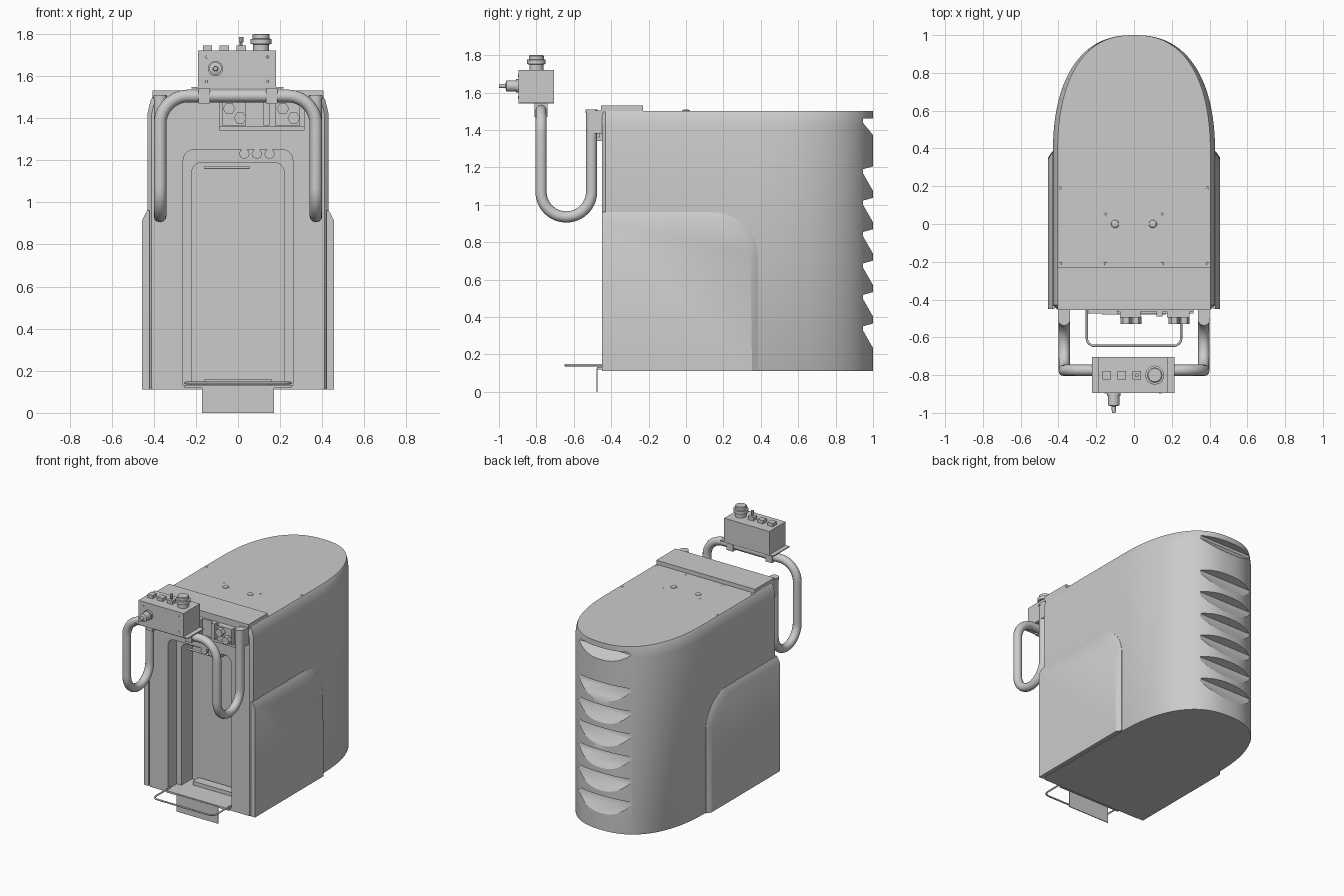
import bpy, bmesh, math
from mathutils import Vector

cube = bpy.data.objects.get("Cube")
if cube:
    bpy.data.objects.remove(cube, do_unlink=True)

grey = bpy.data.materials.new("plain grey")
grey.use_nodes = True
grey.diffuse_color = (0.6, 0.6, 0.6, 1)
grey.node_tree.nodes["Principled BSDF"].inputs["Base Color"].default_value = (0.6, 0.6, 0.6, 1)


def activate(ob):
    bpy.ops.object.select_all(action='DESELECT')
    ob.select_set(True)
    bpy.context.view_layer.objects.active = ob


def finish(name, bm):
    bmesh.ops.recalc_face_normals(bm, faces=bm.faces)
    me = bpy.data.meshes.new(name)
    bm.to_mesh(me)
    bm.free()
    ob = bpy.data.objects.new(name, me)
    bpy.context.collection.objects.link(ob)
    me.materials.append(grey)
    activate(ob)
    bpy.ops.object.shade_smooth_by_angle(angle=math.radians(30))
    return ob


def loft(name, rings):
    """Skin a stack of equal rings and cap both ends."""
    bm = bmesh.new()
    vs = [[bm.verts.new(p) for p in ring] for ring in rings]
    n = len(vs[0])
    for a, b in zip(vs, vs[1:]):
        for i in range(n):
            bm.faces.new((a[i], a[(i + 1) % n], b[(i + 1) % n], b[i]))
    bm.faces.new(vs[0])
    bm.faces.new(vs[-1])
    return finish(name, bm)


def box(name, x0, x1, y0, y1, z0, z1):
    ring = [(x0, y0), (x1, y0), (x1, y1), (x0, y1)]
    return loft(name, [[(x, y, z) for x, y in ring] for z in (z0, z1)])


def turned(name, base, axis, steps, sides=24):
    """Round part: steps are (distance along axis, radius)."""
    rot = Vector((0, 0, 1)).rotation_difference(Vector(axis))
    rings = []
    for h, r in steps:
        ring = [Vector((r * math.cos(a), r * math.sin(a), h))
                for a in (2 * math.pi * i / sides for i in range(sides))]
        rings.append([Vector(base) + rot @ p for p in ring])
    return loft(name, rings)


def fillet(points, r, steps=10, radii=None):
    """Round the inner right-angled corners of a path."""
    pts = [Vector(p) for p in points]
    out = [pts[0]]
    for a, p, b in zip(pts, pts[1:], pts[2:]):
        u, v = (p - a).normalized(), (b - p).normalized()
        c = p - u * r + v * r
        for i in range(steps + 1):
            t = math.pi / 2 * i / steps
            out.append(c + (u * math.sin(t) - v * math.cos(t)) * r)
    return out + [pts[-1]]


def tube(name, path, r):
    cu = bpy.data.curves.new(name, 'CURVE')
    cu.dimensions = '3D'
    cu.bevel_depth, cu.bevel_resolution, cu.use_fill_caps = r, 4, True
    sp = cu.splines.new('POLY')
    sp.points.add(len(path) - 1)
    for q, p in zip(sp.points, path):
        q.co = (*p, 1)
    cu.materials.append(grey)
    ob = bpy.data.objects.new(name, cu)
    bpy.context.collection.objects.link(ob)
    activate(ob)
    bpy.ops.object.convert(target='MESH')
    bpy.ops.object.shade_smooth_by_angle(angle=math.radians(40))


def cut(ob, cutter):
    mod = ob.modifiers.new("cut", 'BOOLEAN')
    mod.operation, mod.solver, mod.object = 'DIFFERENCE', 'EXACT', cutter
    activate(ob)
    bpy.ops.object.modifier_apply(modifier=mod.name)
    bpy.data.objects.remove(cutter, do_unlink=True)


# Main housing: straight sides with a rounded back
def outline(w, z):
    back = []
    for i in range(49):
        t = math.pi * i / 48
        c, s = math.cos(t), math.sin(t)
        back.append((w * math.copysign(abs(c) ** 0.833, c), 0.35 + 0.65 * abs(s) ** 0.833, z))
    return [(-w, -0.43, z), (-w + 0.02, -0.45, z), (w - 0.02, -0.45, z), (w, -0.43, z)] + back


housing = loft("housing", [outline(w, z) for w, z in
                           [(0.425, 0.11), (0.43, 0.12), (0.43, 1.42), (0.415, 1.485), (0.405, 1.5)]])

# Front bay, stepped
for half, top, depth in ((0.26, 1.25, 0.1), (0.22, 1.19, 0.23)):
    arch = fillet([(-half, 0, 0.13), (-half, 0, top), (half, 0, top), (half, 0, 0.13)], 0.05)
    cut(housing, loft("bay_cutter", [[p + Vector((0, y, 0)) for p in arch] for y in (-0.6, -0.45 + depth)]))

# Back vents and the lifting grip under the lid
for top in [1.46] + [1.19 - 0.168 * i for i in range(6)]:
    rise = 0 if top > 1.4 else 0.03
    drop = 0.09 if top > 1.4 else 0.13
    wedge = [(0.945, top), (1.055, top + rise), (1.055, top - 0.03 - drop * 1.4), (0.945, top - 0.02)]
    cut(housing, loft("vent_cutter", [[(x, y, z) for y, z in wedge] for x in (-0.5, 0.5)]))
activate(housing)
bpy.ops.object.shade_smooth_by_angle(angle=math.radians(30))

# Raised side panels with a sloped rim
for side, label in ((1, "left"), (-1, "right")):
    rings = []
    for x, inset in ((0.42, 0), (0.432, 0), (0.455, 0.045)):
        path = fillet([(0, -0.45, 0.112), (0, -0.45, 0.96 - inset), (0, 0.385 - inset, 0.96 - inset),
                       (0, 0.385 - inset * 0.7, 0.112)], 0.24 - inset, 14)
        # keep the front corner square
        path = [path[0]] + [Vector((0, -0.45 if p.y < -0.2 else p.y, 0.96 - inset if p.y < -0.2 else p.z))
                            for p in path[1:]]
        path[1:16] = [path[15]]
        rings.append([p + Vector((side * x, 0, 0)) for p in path])
    loft(label + "_side_panel", rings)

# Lid strip, domes and screws on top
box("lid_strip", -0.405, 0.405, -0.455, -0.23, 1.495, 1.53)
for x in (-0.1, 0.1):
    turned("lid_dome", (x, 0, 1.498), (0, 0, 1), [(0, 0.022), (0.006, 0.02), (0.011, 0.012)])
for x, y in ((0.39, 0.19), (0.15, 0.05), (0.15, -0.21), (0.39, -0.21)):
    for s in (-1, 1):
        turned("lid_screw", (s * x, y, 1.498), (0, 0, 1), [(0, 0.009), (0.004, 0.007)], 10)

# Bay fittings
box("bay_floor", -0.255, 0.255, -0.475, -0.23, 0.118, 0.132)
box("bay_step", -0.16, 0.16, -0.3, -0.23, 0.13, 0.16)
box("toe_plate", -0.17, 0.17, -0.478, -0.472, 0, 0.125)
tube("wire_guard", fillet([(-0.25, -0.44, 0.142), (-0.25, -0.645, 0.142),
                           (0.25, -0.645, 0.142), (0.25, -0.44, 0.142)], 0.04, 6), 0.006)
tube("bay_rod", [(-0.16, -0.36, 1.165), (0.055, -0.36, 1.165)], 0.007)
for x in (0.03, 0.09, 0.15):
    turned("bay_roller", (x, -0.445, 1.23), (0, 1, 0), [(0, 0.025), (0.09, 0.025)], 8)

# Sockets on the upper front
box("socket_plate", -0.09, 0.315, -0.463, -0.44, 1.34, 1.48)
box("socket_shelf", -0.09, 0.315, -0.475, -0.44, 1.34, 1.36)
for x, half in ((-0.02, 0.055), (0.235, 0.06)):
    box("socket_block", x - half, x + half, -0.495, -0.45, 1.365, 1.48)
    for dx, dz in ((-0.022, 0.015), (0.03, -0.03)):
        turned("socket_plug", (x + dx, -0.49, 1.43 + dz), (0, -1, 0), [(0, 0.03), (0.04, 0.03)], 6)
box("socket_side", 0.12, 0.15, -0.49, -0.45, 1.365, 1.48)

# Bent handle with its mounts
loop = [(0.37, -0.505, 1.505), (0.37, -0.505, 0.935), (0.37, -0.775, 0.935), (0.37, -0.775, 1.505)]
mirrored = [(-x, y, z) for x, y, z in reversed(loop)]
tube("handle", fillet(loop + mirrored, 0.134, 14), 0.03)
for s in (-1, 1):
    x = s * 0.37
    turned("handle_cap", (x, -0.505, 1.49), (0, 0, 1), [(0, 0.032), (0.02, 0.032)])
    box("handle_mount", x - 0.03, x + 0.03, -0.5, -0.445, 1.38, 1.505)
    box("handle_clamp", s * 0.16 - 0.027, s * 0.16 + 0.027, -0.81, -0.74, 1.47, 1.545)

# Control box
box("control_box", -0.19, 0.18, -0.895, -0.705, 1.545, 1.72)
box("control_flange", -0.222, 0.215, -0.895, -0.705, 1.54, 1.547)
for x in (-0.145, -0.065, 0.015):
    box("button", x - 0.022, x + 0.022, -0.822, -0.778, 1.72, 1.745)
turned("toggle", (0.015, -0.8, 1.74), (0, 0, 1), [(0, 0.007), (0.02, 0.007), (0.022, 0.011), (0.045, 0.011)], 12)
turned("stop_knob", (0.11, -0.8, 1.72), (0, 0, 1),
       [(0, 0.038), (0.03, 0.038), (0.032, 0.05), (0.055, 0.05), (0.057, 0.04), (0.076, 0.04), (0.08, 0.035)], 32)
turned("cable_plug", (-0.107, -0.895, 1.635), (0, -1, 0),
       [(0, 0.036), (0.015, 0.036), (0.015, 0.03), (0.065, 0.03), (0.07, 0.012), (0.105, 0.01)])
for x in (-0.15, 0.14):
    for z in (1.575, 1.69):
        turned("box_screw", (x, -0.893, z), (0, -1, 0), [(0, 0.007), (0.005, 0.006)], 8)
